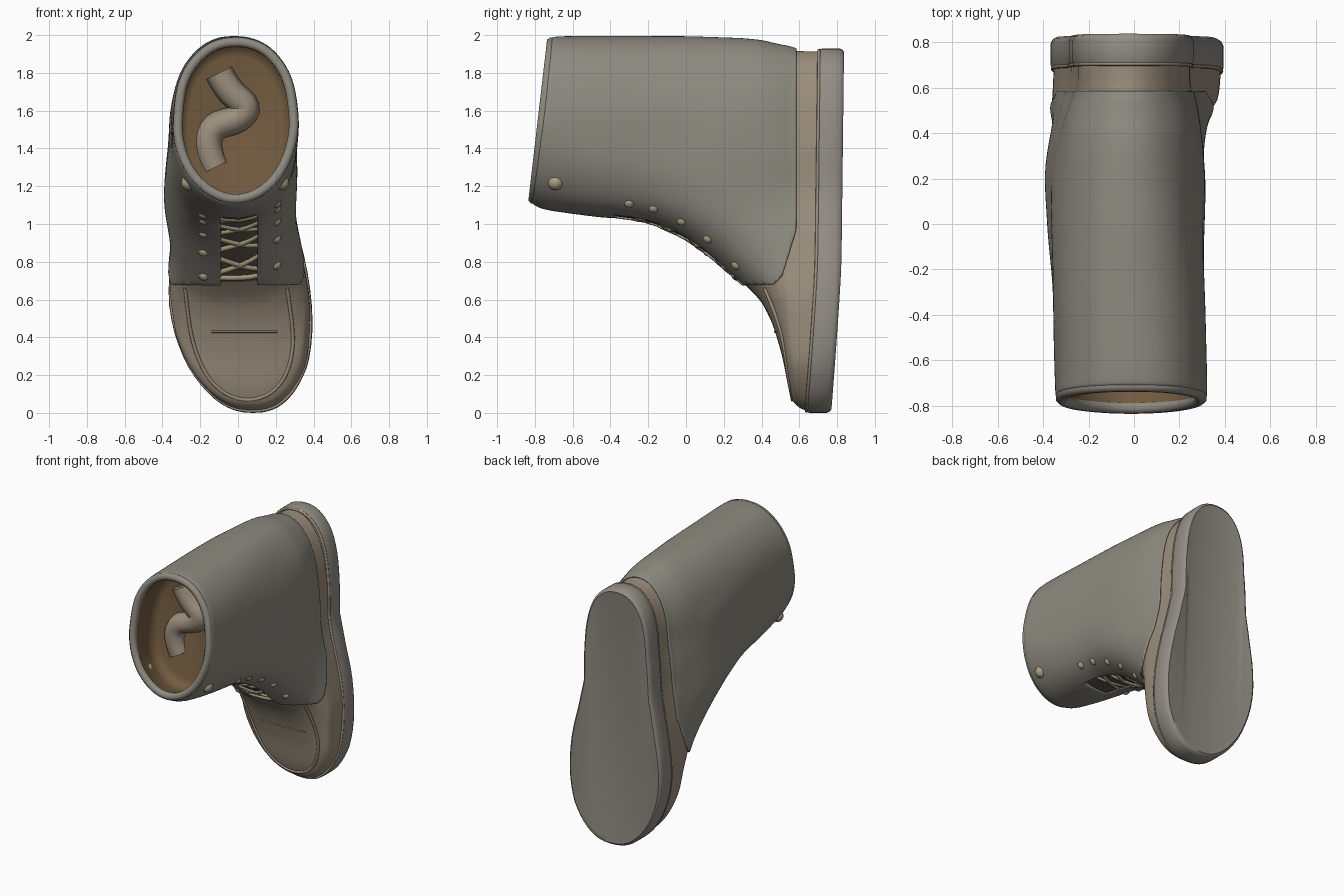
import bpy, bmesh, math
from mathutils import Vector, noise
from mathutils.bvhtree import BVHTree

if "Cube" in bpy.data.objects:
    bpy.data.objects.remove(bpy.data.objects["Cube"])

SEG = 72


def material(name, rgb):
    m = bpy.data.materials.new(name)
    m.diffuse_color = (*rgb, 1)
    m.use_nodes = True
    m.node_tree.nodes["Principled BSDF"].inputs["Base Color"].default_value = m.diffuse_color
    return m


GREY = material("grey_leather", (0.27, 0.255, 0.215))
TAN = material("tan_leather", (0.33, 0.275, 0.205))
RUBBER = material("sole_rubber", (0.29, 0.27, 0.235))
LINING = material("brown_lining", (0.17, 0.105, 0.05))
DARK = material("dark_tongue", (0.13, 0.11, 0.085))
LACE = material("lace_cord", (0.40, 0.34, 0.22))

# Boot sections along y: y, lowest z, highest z, roundness of lower half
SECTIONS = [(-.76, 1.12, 1.975, 2.0), (-.70, 1.09, 1.98, 2.1), (-.5, 1.06, 1.98, 2.4),
            (-.2, 1.02, 1.98, 2.5), (0, .93, 1.98, 2.7), (.15, .82, 1.975, 2.8),
            (.3, .69, 1.97, 3.1), (.4, .59, 1.96, 3.4), (.46, .47, 1.945, 3.3),
            (.51, .30, 1.935, 3.1), (.54, .14, 1.93, 2.9), (.57, .05, 1.92, 2.6),
            (.62, .012, 1.915, 2.4), (.74, .008, 1.915, 2.4)]
# Sole footprint: z, half width, centre x
FOOT = [(0, .40, .08), (.25, .42, .05), (.45, .41, .025), (.6, .395, .01), (.8, .36, 0),
        (1.0, .315, -.01), (1.2, .28, -.015), (1.5, .295, -.01), (1.8, .335, -.02), (2, .33, -.03)]


def interp(table, v):
    if v <= table[0][0]:
        return table[0][1:]
    for a, b in zip(table, table[1:]):
        if v <= b[0]:
            f = (v - a[0]) / (b[0] - a[0])
            return [p + (q - p) * f for p, q in zip(a[1:], b[1:])]
    return table[-1][1:]


def smooth(a, b, v):
    t = max(0, min(1, (v - a) / (b - a)))
    return t * t * (3 - 2 * t)


def spow(v, n):
    return math.copysign(abs(v) ** (2 / n), v)


def section(y, inset=0.0):
    """Closed superellipse ring, turning from leg oval into footprint."""
    zb, zt, nb = interp(SECTIONS, y)
    zb, zt = zb + inset, zt - inset
    t = smooth(.15, .68, y)
    back = smooth(-.76, 0, y)
    tilt = .05 * (1 - smooth(-.75, -.1, y))
    ring = []
    for j in range(SEG):
        a = 2 * math.pi * j / SEG
        s, c = math.sin(a), math.cos(a)
        n = nb if s < 0 else 2.2
        z = (zb + zt) / 2 + (zt - zb) / 2 * spow(s, n)
        w, cx = interp(FOOT, z)
        low = back * (1 - smooth(1.1, 1.5, z))
        leg = .32 + .03 * low
        leg_cx = -.012 - .018 * back - .012 * low
        w = leg + (w - .012 - leg) * t - inset
        cx = leg_cx + (cx - leg_cx) * t
        w *= 1 + .03 * noise.noise(Vector((c * 2, y * 2.5, z * 4)))
        ring.append((cx + w * spow(c, n), y + tilt * (z - 1.55) / .43, z))
    return ring


def foot_ring(y, grow):
    """Sole outline, with the toe end lifted away from the ground side."""
    ring = []
    for j in range(SEG):
        a = 2 * math.pi * j / SEG
        s, c = math.sin(a), math.cos(a)
        z = .965 + (.965 + grow) * spow(s, 2.4)
        w, cx = interp(FOOT, z)
        bend = -.045 * max(0, 1 - z / .8) ** 1.2 + .012 * (z - .95)
        ring.append((cx + (w + grow) * spow(c, 2.4), y + bend, z))
    return ring


def loft(rings, cap=False):
    bm = bmesh.new()
    rows = [[bm.verts.new(p) for p in r] for r in rings]
    for r, q in zip(rows, rows[1:]):
        for j in range(SEG):
            k = (j + 1) % SEG
            bm.faces.new((r[j], q[j], q[k], r[k]))
    if cap:
        f = bm.faces.new(rows[-1][::-1])
        bmesh.ops.triangulate(bm, faces=[f])
    return bm


def finish(bm, name, mats, subsurf=0, solid=0):
    me = bpy.data.meshes.new(name)
    bm.to_mesh(me)
    bm.free()
    ob = bpy.data.objects.new(name, me)
    bpy.context.collection.objects.link(ob)
    for m in mats:
        me.materials.append(m)
    for p in me.polygons:
        p.use_smooth = True
    if solid:
        s = ob.modifiers.new("thickness", "SOLIDIFY")
        s.thickness, s.offset = solid, 1
    if subsurf:
        s = ob.modifiers.new("smooth", "SUBSURF")
        s.levels = s.render_levels = subsurf
    return ob


def tube(name, pts, radius, mat, closed=False):
    cu = bpy.data.curves.new(name, "CURVE")
    cu.dimensions = "3D"
    cu.bevel_depth, cu.bevel_resolution, cu.resolution_u = radius, 2, 4
    cu.use_fill_caps = True
    sp = cu.splines.new("NURBS")
    sp.points.add(len(pts) - 1)
    for p, co in zip(sp.points, pts):
        p.co = (*co, 1)
    sp.use_cyclic_u, sp.use_endpoint_u, sp.order_u = closed, not closed, 3
    cu.materials.append(mat)
    ob = bpy.data.objects.new(name, cu)
    bpy.context.collection.objects.link(ob)
    return ob


def ball(name, center, radius):
    bm = bmesh.new()
    bmesh.ops.create_uvsphere(bm, u_segments=14, v_segments=10, radius=radius)
    bmesh.ops.translate(bm, verts=bm.verts, vec=center)
    finish(bm, name, [LACE])


# Stations along the boot, with midpoints added
keys = [s[0] for s in SECTIONS]
ys = sorted(keys + [(a + b) / 2 for a, b in zip(keys, keys[1:])])

# Vamp and leg: tan foot, dark tongue area above it
upper = loft([section(y) for y in ys])
surface = BVHTree.FromBMesh(upper)
for f in upper.faces:
    c = f.calc_center_median()
    f.material_index = 1 if c.z < 1.15 and c.y < .3 else 0
finish(upper, "vamp_and_tongue", [TAN, DARK], 1)

# Grey quarters: trimmed copy of the upper with an open lacing gap
q = loft([section(y) for y in ys])
for co, no in (((0, .585, 0), (0, 1, 0)), ((0, 0, .68), (0, 0, -1)),
               ((0, .52, .73), (0, 1, -1)), ((0, .58, .95), (0, 1, -.3))):
    bmesh.ops.bisect_plane(q, geom=q.verts[:] + q.edges[:] + q.faces[:],
                           plane_co=co, plane_no=no, clear_outer=True)
for x in (-.09, .1):
    bmesh.ops.bisect_plane(q, geom=q.verts[:] + q.edges[:] + q.faces[:],
                           plane_co=(x, 0, 0), plane_no=(1, 0, 0))
gap = []
for f in q.faces:
    c = f.calc_center_median()
    if -.09 < c.x < .1 and c.z < 1.1 and c.y > -.35:
        gap.append(f)
bmesh.ops.delete(q, geom=gap, context="FACES")
finish(q, "quarters", [GREY], 1, .015)

# Lining: stuffed shut a short way inside the opening
rings = [section(y, .035) for y in (-.76, -.7, -.62, -.54)]
core = Vector((-.02, -.47, 1.54))
rings += [[core.lerp(Vector(p), f) for p in rings[-1]] for f in (.85, .6, .3, .05)]
finish(loft(rings, cap=True), "lining", [LINING])

# Crumpled fold of cloth within the opening
fold = [(-.1, 1.8), (-.05, 1.7), (.06, 1.62), (.0, 1.55), (-.14, 1.52), (-.17, 1.4), (-.12, 1.3)]
tube("crumpled_fold", [(x, -.5, z) for x, z in fold], .075, TAN)

# Rolled collar around the opening
rim = [Vector(a).lerp(Vector(b), .35) for a, b in zip(section(-.76), section(-.76, .035))]
tube("collar", rim, .027, GREY, True)

# Sole with a rounded edge, and a thin welt line around it
rows = [(.685, -.03), (.69, -.008), (.71, 0), (.80, 0), (.818, -.008), (.825, -.02), (.82, -.045)]
sole = finish(loft([foot_ring(y, g) for y, g in rows], cap=True), "sole", [RUBBER])
tube("welt", foot_ring(.693, -.01), .009, TAN, True)


def on_surface(x, y=None, z=None, lift=.03):
    """Point on the boot found from below (x, y) or from the front (x, z)."""
    if z is None:
        hit = surface.ray_cast(Vector((x, y, -1)), Vector((0, 0, 1)))
    else:
        hit = surface.ray_cast(Vector((x, -2, z)), Vector((0, 1, 0)))
    return hit[0] + hit[1] * lift


# Raised apron seam on the toe, and a crease across it
apron = [(-.28, .66), (-.265, .5), (-.23, .33), (-.16, .18), (-.06, .09), (.06, .06),
         (.18, .1), (.26, .2), (.295, .35), (.285, .5), (.26, .66)]
tube("apron_seam", [on_surface(x, z=z, lift=.003) for x, z in apron], .01, TAN)
tube("toe_crease", [on_surface(-.14 + .035 * i, z=.43, lift=-.002) for i in range(11)], .006, TAN)

# Crossed laces over the gap, with knobs at the eyelets
lace_rows = [.27, .12, -.02, -.17, -.3]
for i, y in enumerate(lace_rows):
    for side in (-1, 1):
        ball("eyelet", on_surface(.01 + side * .19, y, lift=.02), .03)
        if i:
            y0 = lace_rows[i - 1]
            pts = [on_surface(.01 + side * (.19 - .0633 * k), y0 + (y - y0) * k / 6,
                              lift=.036 + .008 * side) for k in range(7)]
            tube("lace", pts, .016, LACE)
tube("bottom_lace", [on_surface(-.19 + .0667 * k, .27, lift=.036) for k in range(7)], .017, LACE)

# Top lace knobs at the collar
for x in (-.26, .23):
    ball("lace_knob", on_surface(x, -.69, lift=.02), .042)

# Crisp sole edges
bpy.context.view_layer.objects.active = sole
sole.select_set(True)
bpy.ops.object.shade_smooth_by_angle(angle=math.radians(40))
